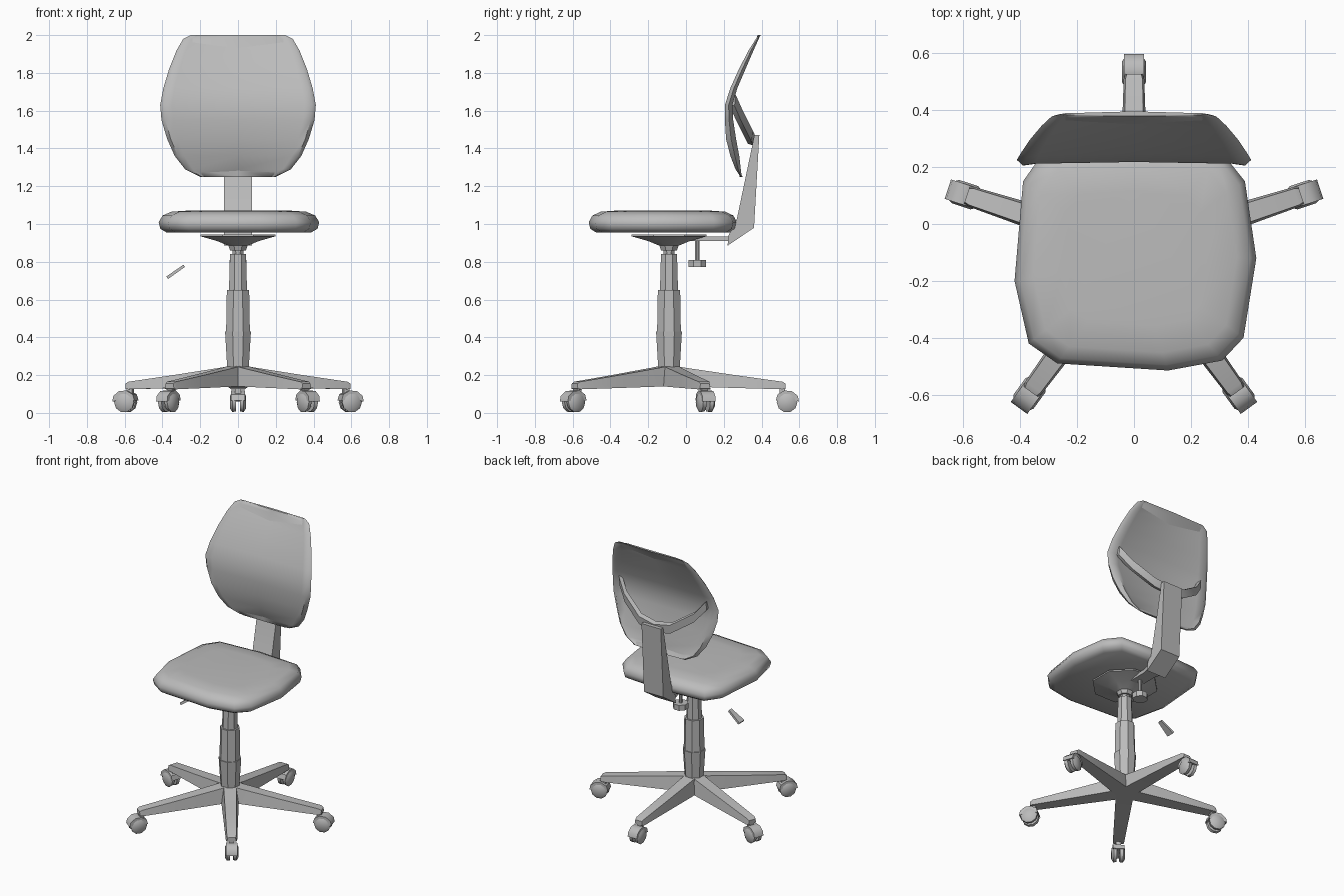
import bpy, bmesh, math
from mathutils import Matrix, Vector

if "Cube" in bpy.data.objects:
    bpy.data.objects.remove(bpy.data.objects["Cube"])

mat = bpy.data.materials.new("grey")
mat.diffuse_color = (0.5, 0.5, 0.5, 1)
mat.use_nodes = True
mat.node_tree.nodes["Principled BSDF"].inputs["Base Color"].default_value = mat.diffuse_color
CY = -0.09  # column centre in y


def finish(name, bm, angle=40):
    bmesh.ops.recalc_face_normals(bm, faces=bm.faces)
    me = bpy.data.meshes.new(name)
    bm.to_mesh(me)
    bm.free()
    me.materials.append(mat)
    ob = bpy.data.objects.new(name, me)
    bpy.context.collection.objects.link(ob)
    bpy.ops.object.select_all(action='DESELECT')
    ob.select_set(True)
    bpy.context.view_layer.objects.active = ob
    bpy.ops.object.shade_smooth_by_angle(angle=math.radians(angle))
    return ob


def loft(bm, rings, m=Matrix(), closed=False):
    """Skin a list of equal-length point rings, capping both ends."""
    vs = [[bm.verts.new(m @ Vector(p)) for p in r] for r in rings]
    n = len(vs[0])
    for a, b in zip(vs, vs[1:]):
        for i in range(n):
            j = (i + 1) % n
            bm.faces.new((a[i], a[j], b[j], b[i]))
    bm.faces.new(vs[0][::-1])
    bm.faces.new(vs[-1])


def rect(x, hw, z0, z1):
    return [(x, -hw, z0), (x, hw, z0), (x, hw, z1), (x, -hw, z1)]


def turned(name, profile, x=0, y=CY, sides=8, angle=40):
    """Turned part from (radius, z) pairs."""
    bm = bmesh.new()
    rings = [[(x + r * math.cos((i + .5) * math.tau / sides),
               y + r * math.sin((i + .5) * math.tau / sides), z) for i in range(sides)]
             for r, z in profile]
    loft(bm, rings)
    return finish(name, bm, angle)


# Seat: rings of one outline, scaled about its middle
outline = [(-.32, .25), (0, .27), (.31, .25), (.39, .15), (.43, -.12), (.385, -.40),
           (.31, -.48), (.12, -.515), (-.27, -.49), (-.37, -.42), (-.42, -.2), (-.39, .15)]
bm = bmesh.new()
loft(bm, [[(x * s, -.12 + (y + .12) * s, z) for x, y in outline]
          for s, z in [(.9, .955), (.98, .975), (1, 1.01), (.95, 1.045), (.84, 1.065), (.6, 1.072)]])
finish("seat", bm, 60)

# Backrest: thin pad bowed forward at the lumbar, rows of (z, half width, y front, y back)
rows = [(1.25, .2, .288, .295), (1.29, .28, .262, .29), (1.36, .335, .235, .282), (1.45, .375, .212, .265),
        (1.55, .405, .206, .25), (1.63, .412, .206, .245), (1.72, .395, .235, .272),
        (1.82, .365, .28, .315), (1.92, .325, .332, .358), (1.98, .29, .37, .385), (2.0, .25, .384, .391)]
bm = bmesh.new()
rings = []
for z, w, yf, yb in rows:
    ym = (yf + yb) / 2
    front = [(-w, ym, z), (-.95 * w, yf, z), (-.85 * w, yf + .006, z), (0, yf + .012, z),
             (.85 * w, yf + .006, z), (.95 * w, yf, z), (w, ym, z)]
    back = [(.92 * w, yb, z), (.8 * w, yb - .012, z), (0, yb - .012, z),
            (-.8 * w, yb - .012, z), (-.92 * w, yb, z)]
    rings.append(front + back)
loft(bm, rings)
finish("backrest", bm, 60)

# Back strap: bar curving from behind the post out to the pad edges
bm = bmesh.new()
rings = []
for x, y, z in [(-.34, .245, 1.66), (-.27, .285, 1.57), (-.12, .335, 1.47), (0, .345, 1.45),
                (.12, .335, 1.47), (.27, .285, 1.57), (.34, .245, 1.66)]:
    rings.append([(x, y - .018, z - .025), (x, y + .012, z - .035),
                  (x, y + .018, z + .025), (x, y - .012, z + .035)])
loft(bm, rings)
finish("back_strap", bm)

# Back post and the flat bar running under the seat
prof = [(.22, .885), (.36, .98), (.388, 1.47), (.362, 1.47), (.27, 1.03), (.225, .94)]
bm = bmesh.new()
loft(bm, [[(x, y, z) for y, z in prof] for x in (-.075, .075)])
finish("back_post", bm)
bm = bmesh.new()
loft(bm, [[(-h, y, .91), (h, y, .91), (h, y, .935), (-h, y, .935)]
          for y, h in [(0, .045), (.15, .045), (.25, .07)]])
finish("seat_bar", bm)

# Column, neck plate and knob
turned("column_cover", [(.062, .24), (.074, .43), (.068, .43), (.064, .65)])
turned("gas_lift", [(.052, .64), (.046, .84), (.03, .84), (.035, .89)])
turned("seat_plate", [(.045, .86), (.055, .885), (.12, .91), (.215, .935), (.215, .945)], angle=30)
turned("knob", [(.05, .772), (.05, .81), (.012, .81), (.012, .915)], y=.06)

# Lever paddle
bm = bmesh.new()
m = Matrix.Translation((-.33, -.08, .747)) @ Matrix.Rotation(math.radians(-35), 4, 'Y')
loft(bm, [rect(-.055, .028, -.008, .008), rect(.055, .014, -.007, .007)], m)
finish("lever", bm)

# Five-arm base with a twin-wheel caster on each arm
arms, wheels, hoods = bmesh.new(), bmesh.new(), bmesh.new()
for k in range(5):
    m = Matrix.Translation((0, CY, 0)) @ Matrix.Rotation(math.radians(90 + 72 * k), 4, 'Z')
    rings = []
    for x, b, t, z0, z1 in [(0, .055, .04, .14, .255), (.08, .055, .04, .14, .24),
                            (.35, .045, .035, .132, .2), (.6, .036, .03, .125, .165),
                            (.618, .03, .025, .128, .155)]:
        rings.append([(x, -b, z0), (x, b, z0), (x, t, z1), (x, -t, z1)])
    loft(arms, rings, m)
    # wheels: eight-sided discs with domed outer faces
    for s in (-1, 1):
        rings = [[(.625 + r * math.cos(i * math.tau / 10), s * y, .057 + r * math.sin(i * math.tau / 10))
                  for i in range(10)] for y, r in [(.01, .052), (.03, .055), (.043, .035)]]
        loft(wheels, rings, m)
    # hood over the wheels and the stem
    hood = [(.565, .065), (.575, .098), (.61, .118), (.65, .116), (.682, .09), (.688, .06), (.65, .07), (.6, .07)]
    loft(hoods, [[(x, y, z) for x, z in hood] for y in (-.036, .036)], m)
    loft(hoods, [rect(.585, .016, .1, .14), rect(.615, .016, .1, .14)], m)
finish("base_arms", arms)
finish("caster_wheels", wheels, 60)
finish("caster_hoods", hoods)
